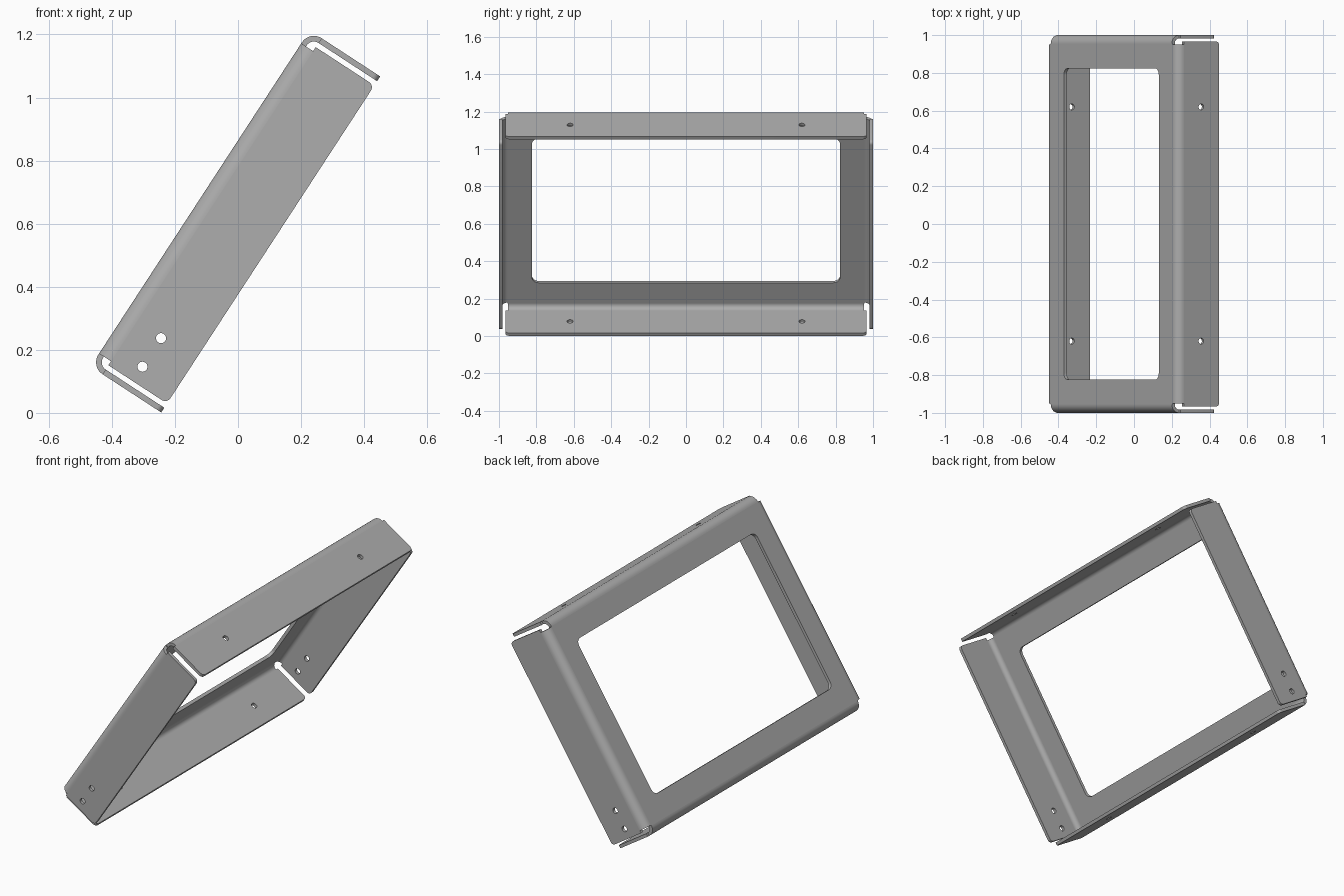
import bpy, bmesh
from math import sin, cos, pi, radians
from mathutils import Matrix, Vector

cube = bpy.data.objects.get("Cube")
if cube:
    bpy.data.objects.remove(cube, do_unlink=True)

# Sheet sizes
T = 0.018          # thickness
R = 0.045          # outer bend radius
DEPTH = 0.267      # flange depth
HALF_U, HALF_Y = 0.636, 1.0
MARGIN = 0.176     # rim around the window

grey = bpy.data.materials.new("grey metal")
grey.use_nodes = True
grey.diffuse_color = (0.42, 0.42, 0.42, 1)
grey.node_tree.nodes["Principled BSDF"].inputs["Base Color"].default_value = grey.diffuse_color

# Leaning frame: local x runs up the slope, local z points out of the panel
lean = Matrix.Translation((-0.12, 0, 0.68)) @ Matrix.Rotation(radians(-56.9), 4, 'Y')
# Flange plane: width along local y, depth along local z
upright = Matrix(((0, 0, 1, 0), (1, 0, 0, 0), (0, 1, 0, 0), (0, 0, 0, 1)))


def finish(name, bm, matrix):
    bmesh.ops.remove_doubles(bm, verts=bm.verts, dist=0.0001)
    bmesh.ops.recalc_face_normals(bm, faces=bm.faces)
    for f in bm.faces:
        f.smooth = True
    for e in bm.edges:
        e.smooth = len(e.link_faces) == 2 and e.calc_face_angle(pi) < radians(30)
    mesh = bpy.data.meshes.new(name)
    bm.to_mesh(mesh)
    bm.free()
    mesh.materials.append(grey)
    obj = bpy.data.objects.new(name, mesh)
    bpy.context.collection.objects.link(obj)
    obj.matrix_world = matrix


def rounded(x0, x1, y0, y1, low, high):
    """Rectangle outline with a radius for its low and high corners."""
    pts = []
    corners = ((x1, y1, -1, -1, high), (x0, y1, 1, -1, high),
               (x0, y0, 1, 1, low), (x1, y0, -1, 1, low))
    for i, (x, y, sx, sy, r) in enumerate(corners):
        if r == 0:
            pts.append((x, y))
            continue
        for k in range(7):
            a = (i + k / 6) * pi / 2
            pts.append((x + sx * r + r * cos(a), y + sy * r + r * sin(a)))
    return pts


def circle(x, y, r=0.016, n=24):
    return [(x + r * cos(2 * pi * k / n), y + r * sin(2 * pi * k / n)) for k in range(n)]


def sheet(name, outlines, matrix):
    """Flat sheet from a filled outline; further outlines become holes."""
    curve = bpy.data.curves.new(name, 'CURVE')
    curve.dimensions = '2D'
    curve.fill_mode = 'BOTH'
    curve.extrude = T / 2
    for pts in outlines:
        spline = curve.splines.new('POLY')
        spline.points.add(len(pts) - 1)
        for p, (x, y) in zip(spline.points, pts):
            p.co = (x, y, 0, 1)
        spline.use_cyclic_u = True
    temp = bpy.data.objects.new(name + " outline", curve)
    bpy.context.collection.objects.link(temp)
    graph = bpy.context.evaluated_depsgraph_get()
    mesh = bpy.data.meshes.new_from_object(temp.evaluated_get(graph))
    bm = bmesh.new()
    bm.from_mesh(mesh)
    bpy.data.objects.remove(temp)
    bpy.data.meshes.remove(mesh)
    bpy.data.curves.remove(curve)
    finish(name, bm, matrix)


def bend(name, edge, half, matrix):
    """Quarter-round strip joining the panel to a flange."""
    bm = bmesh.new()
    arc = [k / 10 * pi / 2 for k in range(11)]
    ring = [(R, a) for a in arc] + [(R - T, a) for a in reversed(arc)]
    verts = [bm.verts.new((edge - R + r * cos(a), -half, -R + r * sin(a))) for r, a in ring]
    face = bm.faces.new(verts)
    new = bmesh.ops.extrude_face_region(bm, geom=[face])["geom"]
    bmesh.ops.translate(bm, vec=Vector((0, 2 * half, 0)),
                        verts=[v for v in new if isinstance(v, bmesh.types.BMVert)])
    finish(name, bm, matrix)


# Main panel with its window
pu, py = HALF_U - R, HALF_Y - R
wu, wy = HALF_U - MARGIN, HALF_Y - MARGIN
sheet("panel", [rounded(-pu, pu, -py, py, 0, 0),
                rounded(-wu, wu, -wy, wy, 0.035, 0.035)],
      lean @ Matrix.Translation((0, 0, -T / 2)))

# Four bent flanges: name, edge distance, half width, bend half width, holes
end_holes = [(-0.62, -0.153), (0.62, -0.153)]
flanges = [
    ("top", HALF_U, 0.966, py - 0.004, end_holes),
    ("back", HALF_Y, 0.602, pu - 0.004, [(0.547, -0.138), (0.439, -0.138)]),
    ("bottom", HALF_U, 0.966, py - 0.004, end_holes),
    ("front", HALF_Y, 0.602, pu - 0.004, [(-0.547, -0.138), (-0.439, -0.138)]),
]
for i, (name, edge, half, bend_half, holes) in enumerate(flanges):
    turn = lean @ Matrix.Rotation(i * pi / 2, 4, 'Z')
    bend(name + "_bend", edge, bend_half, turn)
    sheet(name + "_flange",
          [rounded(-half, half, -DEPTH, -R, 0.02, 0)] + [circle(x, y) for x, y in holes],
          turn @ Matrix.Translation((edge - T / 2, 0, 0)) @ upright)
